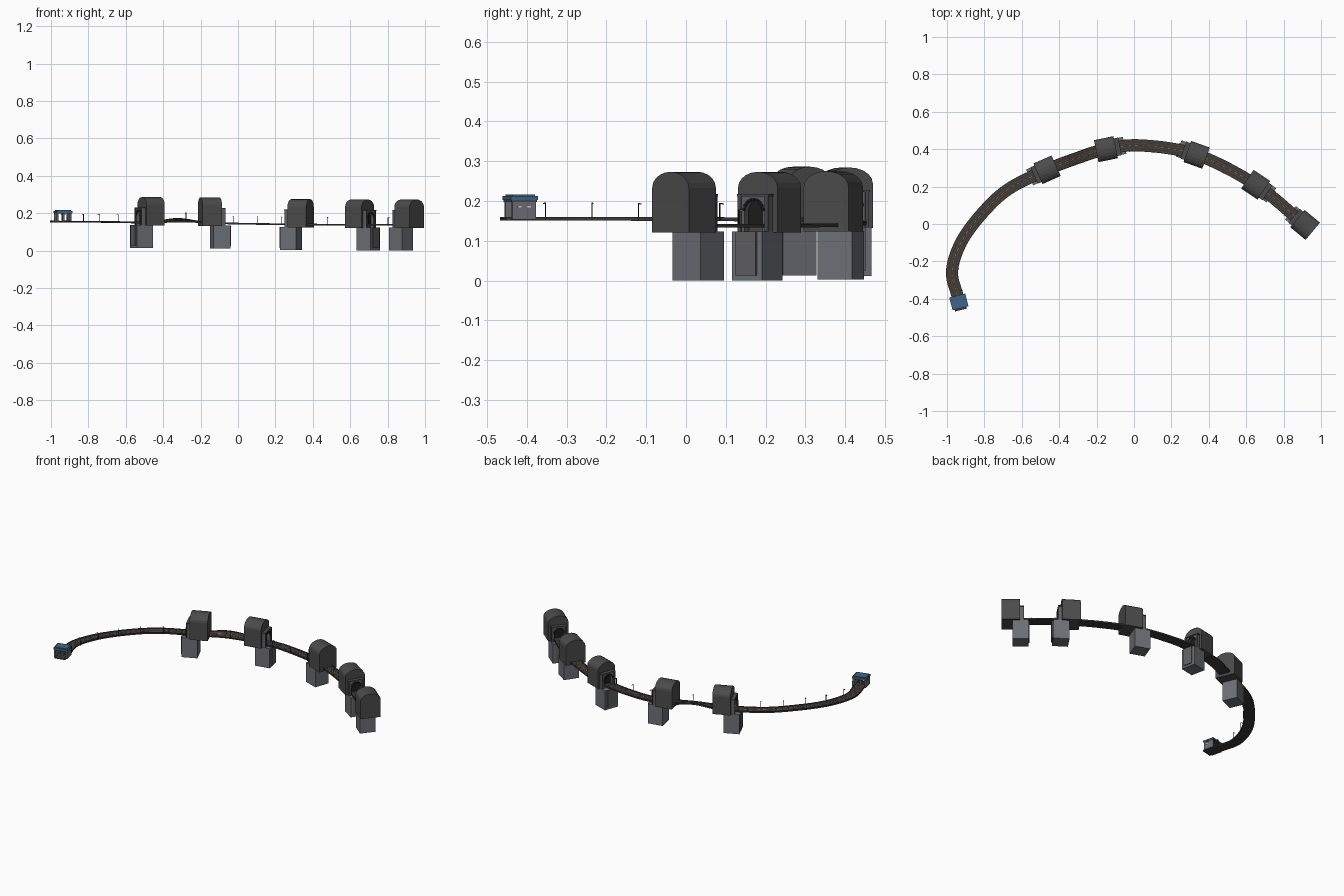
import bpy, bmesh, math
from mathutils import Vector, Matrix

if "Cube" in bpy.data.objects:
    bpy.data.objects.remove(bpy.data.objects["Cube"])

def mat(name, c):
    m = bpy.data.materials.new(name)
    m.diffuse_color = (*c, 1)
    m.use_nodes = True
    m.node_tree.nodes["Principled BSDF"].inputs["Base Color"].default_value = m.diffuse_color
    return m

SHELL = mat("tunnel_grey", (.07, .07, .07))
BASE = mat("base_grey", (.15, .16, .18))
WALL = mat("portal_grey", (.12, .12, .125))
DARK = mat("dark", (.012, .012, .012))
ROAD = mat("asphalt", (.045, .04, .037))
EDGE = mat("edge_brown", (.12, .075, .05))
YELLOW = mat("lane_yellow", (.5, .33, .08))
BLUE = mat("roof_blue", (.05, .13, .25))
LIGHT = mat("pale", (.6, .6, .55))

# Road centreline as a smooth spline through a few points
P = [Vector(p) for p in [
    (-.925, -.46, .156), (-.945, -.38, .156), (-.973, -.25, .156), (-.92, -.09, .155),
    (-.80, .07, .155), (-.666, .19, .153), (-.465, .29, .151), (-.31, .35, .163),
    (-.15, .40, .149), (.04, .42, .144), (.335, .37, .140), (.65, .21, .138), (.915, -.005, .138)]]
path = []
ext = [2 * P[0] - P[1]] + P + [2 * P[-1] - P[-2]]
for a, b, c, d in zip(ext, ext[1:], ext[2:], ext[3:]):
    for i in range(14):
        t = i / 14
        path.append(.5 * (2 * b + (c - a) * t + (2 * a - 5 * b + 4 * c - d) * t * t
                          + (3 * b - a - 3 * c + d) * t ** 3))
path.append(P[-1])
dist = [0]
for a, b in zip(path, path[1:]):
    dist.append(dist[-1] + (b - a).length)
LENGTH = dist[-1]

def at(s):
    """Frame on the road: x along it, y to its left, z up."""
    s = min(max(s, 0), LENGTH - 1e-5)
    i = max(k for k in range(len(path) - 1) if dist[k] <= s)
    p = path[i].lerp(path[i + 1], (s - dist[i]) / (dist[i + 1] - dist[i]))
    d = path[min(i + 2, len(path) - 1)] - path[max(i - 1, 0)]
    return Matrix.Translation(p) @ Matrix.Rotation(math.atan2(d.y, d.x), 4, 'Z')

def s_near(x, y):
    k = min(range(len(path)), key=lambda n: (path[n].xy - Vector((x, y))).length)
    return dist[k]

def finish(name, bm, m, smooth=False):
    bmesh.ops.recalc_face_normals(bm, faces=bm.faces)
    me = bpy.data.meshes.new(name)
    bm.to_mesh(me)
    bm.free()
    me.materials.append(m)
    ob = bpy.data.objects.new(name, me)
    bpy.context.collection.objects.link(ob)
    return ob

def prism(name, pts, x0, x1, M, m):
    """Extrude a (side, height) outline along the road direction."""
    bm = bmesh.new()
    f = bm.faces.new([bm.verts.new((x0, y, z)) for y, z in pts])
    ex = bmesh.ops.extrude_face_region(bm, geom=[f])
    bmesh.ops.translate(bm, vec=(x1 - x0, 0, 0),
                        verts=[v for v in ex['geom'] if isinstance(v, bmesh.types.BMVert)])
    bm.transform(M)
    return finish(name, bm, m)

def box(name, x0, x1, y0, y1, z0, z1, M, m):
    return prism(name, [(y0, z0), (y1, z0), (y1, z1), (y0, z1)], x0, x1, M, m)

def arch(w, spring, rise, n):
    """Half-ellipse from right to left."""
    return [(w * math.cos(math.pi * i / n), spring + rise * math.sin(math.pi * i / n))
            for i in range(n + 1)]

S1, S2 = s_near(-.465, .29), s_near(-.15, .40)

def strip(name, y0, y1, z0, z1, m, s0=0, s1=LENGTH, n=120):
    """Sweep a rectangle along the road, banked between the first two tunnels."""
    bm = bmesh.new()
    rings = []
    for i in range(n + 1):
        s = s0 + (s1 - s0) * i / n
        u = (s - S1) / (S2 - S1)
        roll = .22 * math.sin(math.pi * u) ** 2 if 0 < u < 1 else 0
        M = at(s) @ Matrix.Rotation(roll, 4, 'X')
        rings.append([bm.verts.new(M @ Vector((0, y, z)))
                      for y, z in [(y0, z0), (y1, z0), (y1, z1), (y0, z1)]])
    for a, b in zip(rings, rings[1:]):
        for k in range(4):
            bm.faces.new((a[k], a[k - 1], b[k - 1], b[k]))
    bm.faces.new(rings[0])
    bm.faces.new(rings[-1])
    return finish(name, bm, m)

# Road deck, kerbs and lane markings
strip("road_deck", -.03, .03, -.005, 0, ROAD)
for side, tag in ((1, "left"), (-1, "right")):
    strip(f"{tag}_kerb", side * .031 - .0015, side * .031 + .0015, -.005, .004, ROAD)
    strip(f"{tag}_edge_line", side * .024 - .001, side * .024 + .001, 0, .0006, EDGE)
    strip(f"{tag}_lane_line", side * .010 - .0012, side * .010 + .0012, 0, .0006, EDGE)
s = .08
while s < LENGTH - .05:
    strip("centre_dash", -.001, .001, 0, .0008, YELLOW, s, s + .018, 2)
    s += .035

# Tunnels: vaulted shell, portal wall with arch stones, and base block below
tunnels = [(-.465, .29, -1), (-.15, .40, 1), (.338, .37, -1), (.648, .21, 1), (.915, -.005, -1)]
tunnel_s = []
for x, y, face in tunnels:
    s = s_near(x, y)
    tunnel_s.append(s)
    M = at(s)
    if face < 0:
        M = M @ Matrix.Rotation(math.pi, 4, 'Z')
    prism("tunnel_shell", [(-.06, -.017), (.06, -.017)] + arch(.06, .095, .04, 10),
          -.053, .053, M, SHELL)
    hole = arch(.027, .036, .027, 12)
    prism("tunnel_mouth", [(-.027, 0), (.027, 0)] + hole, .053, .0545, M, DARK)
    prism("portal_wall", [(.027, -.015), (.045, -.015), (.045, .073), (-.045, .073),
                          (-.045, -.015), (-.027, -.015)] + hole[::-1], .053, .072, M, WALL)
    box("portal_cornice", .053, .076, -.048, .048, .073, .079, M, SHELL)
    for sy in (-1, 1):
        box("portal_pier", .072, .076, sy * .041 - .005, sy * .041 + .005, -.015, .073, M, SHELL)
    for k in range(9):
        R = M @ Matrix.Translation((0, 0, .036)) @ Matrix.Rotation(math.pi * (k - 4) / 9, 4, 'X')
        box("arch_stone", .07, .075, -.0042, .0042, .026, .033, R, DARK)
    box("base_block", .01, .102, -.046, .046, -.138, -.015, M, BASE)
    box("base_front_panel", .102, .108, -.03, .03, -.125, -.015, M, WALL)

# Street lamps along the right-hand edge
s = .10
while s < LENGTH - .1:
    if all(abs(s - t) > .08 for t in tunnel_s):
        M = at(s) @ Matrix.Translation((0, -.034, 0))
        box("lamp_post", -.0012, .0012, -.0012, .0012, -.005, .04, M, DARK)
        box("lamp_arm", -.001, .001, 0, .01, .038, .04, M, DARK)
        box("lamp_head", -.002, .002, .007, .013, .0365, .039, M, LIGHT)
    s += .135

# Toll gate at the start of the road
M = at(.045)
for sy in (-1, 1):
    box("gate_wall", -.031, .031, sy * .036 - .005, sy * .036 + .005, -.003, .046, M, BASE)
    for k in (-1, 1):
        box("gate_window", k * .012 - .005, k * .012 + .005, sy * .0415 - .0006, sy * .0415 + .0006,
            .027, .031, M, LIGHT)
box("gate_island_booth", -.012, .012, -.006, .006, 0, .046, M, WALL)
box("gate_roof", -.035, .035, -.044, .044, .046, .056, M, BLUE)
box("gate_roof_cap", -.029, .029, -.037, .037, .056, .060, M, BLUE)
box("gate_lintel", -.033, .033, -.042, .042, .041, .046, M, SHELL)
